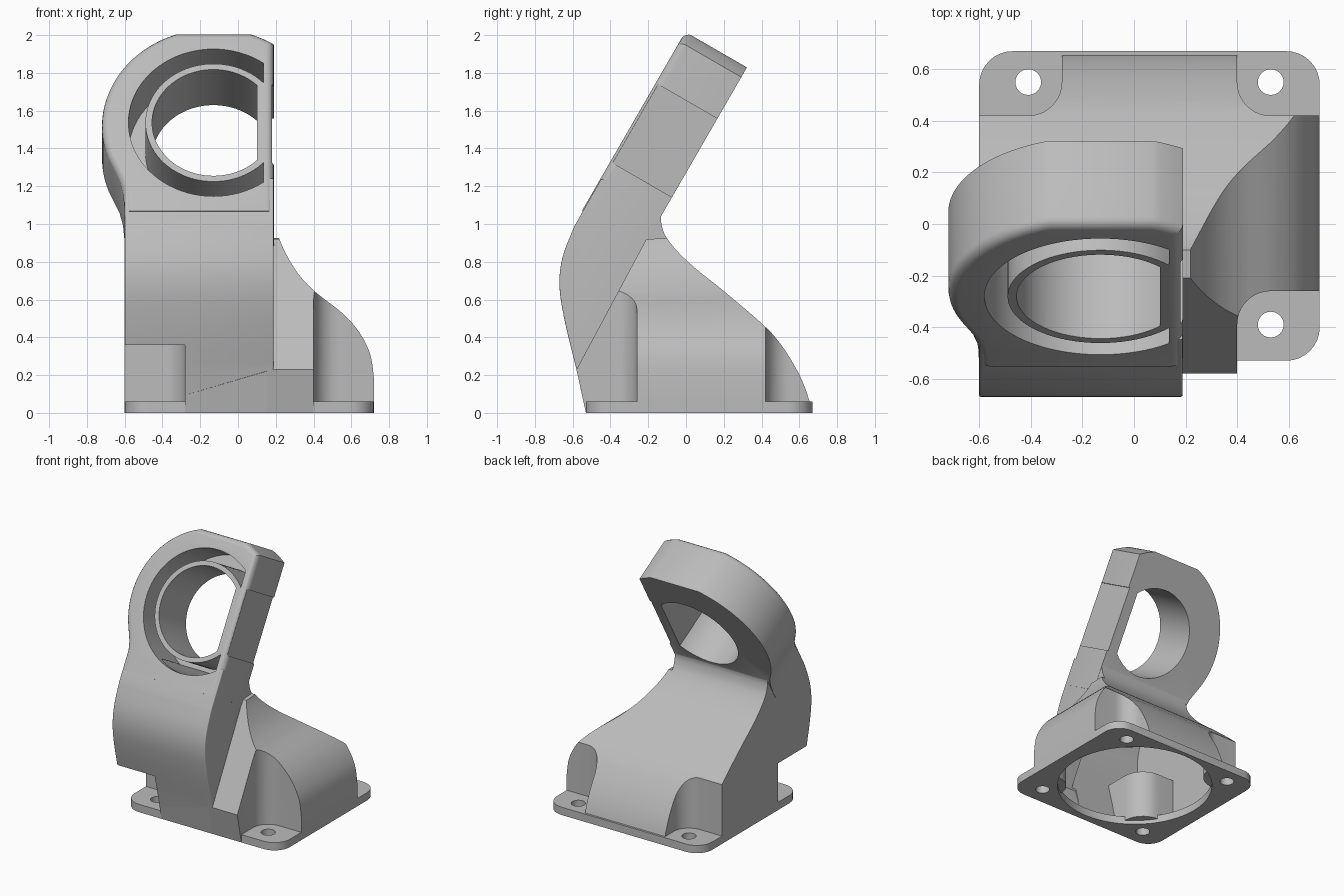
import bpy, bmesh, math
from mathutils import Vector

if "Cube" in bpy.data.objects:
    bpy.data.objects.remove(bpy.data.objects["Cube"])

C30, S30 = math.cos(math.radians(30)), 0.5
RX, RU = -0.13, 1.19          # ring centre in the tilted (x, u) plane


# Axis mappings: 2D profile (a, b) swept along t
def along_x(a, b, t): return (t, a, b)
def along_y(a, b, t): return (a, t, b)
def along_z(a, b, t): return (a, b, t)
def tilted(x, u, v): return (x, S30 * u - C30 * v, C30 * u + S30 * v)
def side_pt(u, v): return tilted(0, u, v)[1:]
def v_of(p): return -C30 * p.y + S30 * p.z
def u_of(p): return S30 * p.y + C30 * p.z


def prism(name, pts, fn, t0, t1, rounded=None, offset=0.04):
    """Extrude a closed outline; optionally round the edges chosen by a rule."""
    bm = bmesh.new()
    lo = [bm.verts.new(fn(a, b, t0)) for a, b in pts]
    hi = [bm.verts.new(fn(a, b, t1)) for a, b in pts]
    n = len(pts)
    bm.faces.new(lo)
    bm.faces.new(hi[::-1])
    for i in range(n):
        j = (i + 1) % n
        bm.faces.new((lo[i], hi[i], hi[j], lo[j]))
    bmesh.ops.recalc_face_normals(bm, faces=bm.faces[:])
    if rounded:
        es = [e for e in bm.edges if rounded(e.verts[0].co, e.verts[1].co)]
        bmesh.ops.bevel(bm, geom=es, offset=offset, segments=4, profile=0.5,
                        affect='EDGES', clamp_overlap=True)
        bmesh.ops.recalc_face_normals(bm, faces=bm.faces[:])
    me = bpy.data.meshes.new(name)
    bm.to_mesh(me)
    bm.free()
    ob = bpy.data.objects.new(name, me)
    bpy.context.collection.objects.link(ob)
    return ob


def boolean(ob, other, op):
    m = ob.modifiers.new("b", 'BOOLEAN')
    m.operation, m.object, m.solver = op, other, 'EXACT'
    bpy.context.view_layer.objects.active = ob
    bpy.ops.object.modifier_apply(modifier=m.name)
    bpy.data.objects.remove(other)


def curve(p, n=5):
    """Smooth curve through points."""
    q = [Vector(a) for a in [p[0]] + p + [p[-1]]]
    out = []
    for i in range(1, len(q) - 2):
        a, b, c, d = q[i - 1:i + 3]
        for k in range(n):
            t = k / n
            out.append(tuple(0.5 * (2 * b + (c - a) * t + (2 * a - 5 * b + 4 * c - d) * t * t
                                    + (3 * b - a - 3 * c + d) * t ** 3)))
    return out + [tuple(p[-1])]


def arc(cx, cy, r, d0, d1, n):
    return [(cx + r * math.cos(math.radians(d0 + (d1 - d0) * i / n)),
             cy + r * math.sin(math.radians(d0 + (d1 - d0) * i / n))) for i in range(n + 1)]


def pocket(cx, cy, sx, sy, r, z0, z1):
    """Corner clearance around a screw, with a rounded inner corner."""
    pts = [(cx + sx * (r - r * math.cos(k * math.pi / 20)),
            cy + sy * (r - r * math.sin(k * math.pi / 20))) for k in range(11)]
    pts += [(cx + sx, cy), (cx + sx, cy + sy), (cx, cy + sy)]
    return prism("pocket_cutter", pts, along_z, z0, z1)


def cut_angle(dx, r): return math.degrees(math.acos(dx / r))


# Side-view profiles
front = [(-.53, 0)] + curve([(-.58, .23), (-.645, .5), (-.67, .68), (-.652, .83), (-.59, .99)])
back = curve([side_pt(.85, .64), (-.132, 1.01), (-.11, .94), (-.05, .86), (.05, .765), (.2, .645),
              (.41, .465), (.5, .365), (.58, .24), (.635, .12), (.67, 0)])
in_front = [(-.49, .06)] + curve([(-.53, .23), (-.595, .5), (-.617, .69), (-.595, .83), (-.53, .99)])
in_back = curve([side_pt(.8, .69), (-.185, .96), (-.15, .88), (-.08, .81), (.02, .72), (.17, .6),
                 (.37, .425), (.46, .325), (.54, .2), (.61, .06)])

# Neck: bent duct leading up to the ring
body = prism("duct_mount", front + [side_pt(.85, 1.008)] + back, along_x, -.6, .188,
             lambda a, b: abs(a.x - b.x) < 1e-4 and max(a.y, b.y) < -.44 and min(a.z, b.z) > .22)

# Ring plate: tilted, round on the left, cut flat at the top and right
rim = ([(.19, .65)] + arc(RX, RU, .59, cut_angle(.32, .59), 70.2, 4)
       + arc(RX, RU, .59, 109.8, 206, 32)
       + [(-.627, .855), (-.609, .78), (-.602, .7), (-.602, .65)])
boolean(body, prism("ring_plate", rim, tilted, .635, 1.012,
                    lambda a, b: min(v_of(a), v_of(b)) > 1.0 and max(u_of(a), u_of(b)) > .66), 'UNION')

# Side bulge: side profile crossed with the front silhouette
flank = prism("side_bulge", [(-.53, 0), (-.58, .23), (-.21, .92)] + [p for p in back if p[1] < .93],
              along_x, .15, .8)
sil = curve([(.188, 1.06), (.21, .95), (.25, .85), (.32, .735), (.41, .64), (.55, .53),
             (.64, .43), (.7, .31), (.72, .18)])
boolean(flank, prism("silhouette", [(.1, -.1), (.1, 1.06)] + sil + [(.72, -.1)], along_y, -1, 1), 'INTERSECT')
boolean(body, flank, 'UNION')

# Screw pockets and flange
corners = [(-.28, .42, -1, 1, 1), (.4, .42, 1, 1, 1), (.4, -.26, 1, -1, 1), (-.28, -.26, -1, -1, .36)]
for cx, cy, sx, sy, top in corners:
    boolean(body, pocket(cx, cy, sx, sy, .13, -1, top), 'DIFFERENCE')
r = .13
plan = (arc(.72 - r, .67 - r, r, 0, 90, 8) + arc(-.6 + r, .67 - r, r, 90, 180, 8)
        + arc(-.6 + r, -.53 + r, r, 180, 270, 8) + arc(.72 - r, -.53 + r, r, 270, 360, 8))
boolean(body, prism("flange", plan, along_z, 0, .06), 'UNION')

# Hollow interior, open underneath
cavity = prism("cavity_cutter", in_front + [side_pt(.8, .95)] + in_back, along_x, -.55, .14)
inner = prism("inner_bulge", [(-.49, .06), (-.535, .21), (-.17, .87)] + [p for p in in_back if p[1] < .87],
              along_x, .1, .8)
in_sil = curve([(.14, .95), (.2, .83), (.28, .69), (.38, .59), (.52, .48), (.6, .395), (.65, .29), (.67, .15)])
boolean(inner, prism("inner_silhouette", [(.05, -.1), (.05, .95)] + in_sil + [(.67, -.1)],
                     along_y, -1, 1), 'INTERSECT')
boolean(cavity, inner, 'UNION')
boolean(cavity, prism("inlet", arc(.06, .08, .555, 0, 354.375, 63), along_z, -.1, .065), 'UNION')
for cx, cy, sx, sy, top in corners:
    boolean(cavity, pocket(cx - sx * .04, cy - sy * .04, sx, sy, .17, .03, top + .04), 'DIFFERENCE')
boolean(body, cavity, 'DIFFERENCE')

# Air slot around the sleeve
ao, ai = cut_angle(.265, .45), cut_angle(.265, .36)
boolean(body, prism("slot_cutter", arc(RX, RU, .45, ao, 360 - ao, 56) + arc(RX, RU, .36, 360 - ai, ai, 56),
                    tilted, .69, 1.1), 'DIFFERENCE')
# Bore with a flat side, and the shallow recess outside it
ab = cut_angle(.23, .325)
boolean(body, prism("bore_cutter", arc(RX, RU, .325, ab, 360 - ab, 56), tilted, .5, 1.2), 'DIFFERENCE')
boolean(body, prism("recess_cutter", [(.18, .952), (.3, .952), (.3, 1.432), (.18, 1.432)],
                    tilted, .5, 1.2), 'DIFFERENCE')
# Screw holes
for x in (-.41, .53):
    for y in (-.39, .55):
        boolean(body, prism("hole_cutter", arc(x, y, .05, 0, 345, 23), along_z, -.1, .1), 'DIFFERENCE')

# Finish
mat = bpy.data.materials.new("light grey")
mat.diffuse_color = (.5, .5, .5, 1)
mat.use_nodes = True
mat.node_tree.nodes["Principled BSDF"].inputs["Base Color"].default_value = mat.diffuse_color
body.data.materials.clear()
body.data.materials.append(mat)
for p in body.data.polygons:
    p.material_index = 0
bpy.ops.object.select_all(action='DESELECT')
body.select_set(True)
bpy.context.view_layer.objects.active = body
bpy.ops.object.shade_smooth_by_angle(angle=math.radians(30))
